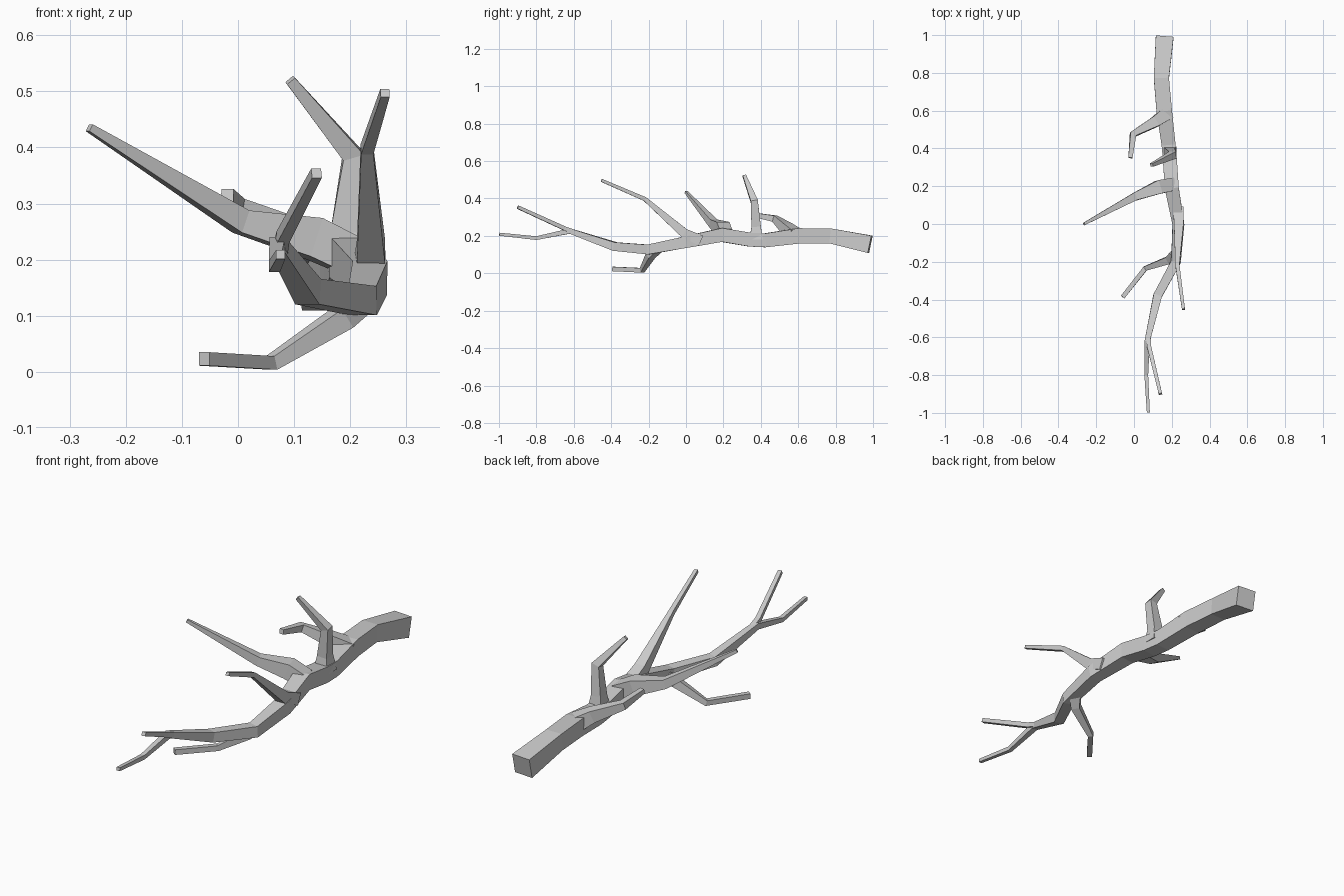
import bpy, bmesh
from mathutils import Vector

if "Cube" in bpy.data.objects:
    bpy.data.objects.remove(bpy.data.objects["Cube"])


def limb(name, pts, up=(0, 0, 1)):
    """Square tube with mitred bends; each point is (x, y, z, half width)."""
    P = [Vector(p[:3]) for p in pts]
    up = Vector(up)
    bm = bmesh.new()
    rings = []
    for i, p in enumerate(P):
        a = (p - P[i - 1]).normalized() if i else (P[1] - p).normalized()
        b = (P[i + 1] - p).normalized() if i < len(P) - 1 else a
        t = (a + b).normalized()
        side = t.cross(up).normalized()
        top = side.cross(t).normalized()
        r = pts[i][3]
        rings.append([bm.verts.new(p + side * r * u + top * r * v)
                      for u, v in ((-1, -1), (1, -1), (1, 1), (-1, 1))])
    for q, s in zip(rings, rings[1:]):
        for k in range(4):
            n = (k + 1) % 4
            bm.faces.new((q[k], q[n], s[n], s[k]))
    bm.faces.new(rings[0])
    bm.faces.new(rings[-1])
    bmesh.ops.recalc_face_normals(bm, faces=bm.faces)
    me = bpy.data.meshes.new(name)
    bm.to_mesh(me)
    bm.free()
    ob = bpy.data.objects.new(name, me)
    bpy.context.collection.objects.link(ob)
    return ob


# Main bough, thick cut end to thin drooping tip
bough = limb("bough", [
    (.162, .985, .155, .047), (.145, .77, .2, .04), (.16, .6, .2, .041),
    (.183, .42, .176, .037), (.19, .34, .18, .037), (.2, .19, .205, .037),
    (.235, .0, .167, .031), (.222, -.2, .127, .026), (.125, -.38, .143, .023),
    (.07, -.62, .226, .014), (.065, -.8, .188, .010), (.076, -.998, .209, .008)])

# Side branches, each flaring into the bough
branches = [
    limb("hooked_branch", [
        (.175, .585, .2, .036), (.11, .54, .24, .028),
        (-.005, .475, .292, .017), (-.019, .35, .315, .011)]),
    limb("upright_branch", [
        (.19, .375, .18, .036), (.19, .375, .25, .025),
        (.205, .365, .385, .019), (.093, .312, .52, .009)], up=(0, 1, 0)),
    limb("long_branch", [
        (.205, .21, .205, .034), (.13, .195, .24, .036),
        (.005, .145, .268, .021), (-.265, .0, .435, .007)]),
    limb("rising_branch", [
        (.235, .08, .175, .028), (.237, -.01, .215, .025),
        (.23, -.22, .397, .011), (.262, -.452, .497, .008)]),
    limb("low_branch", [
        (.215, -.16, .13, .024), (.185, -.19, .095, .02),
        (.06, -.235, .016, .0125), (-.06, -.387, .023, .012)]),
    limb("forked_twig", [
        (.076, -.59, .218, .012), (.08, -.65, .24, .011),
        (.14, -.9, .354, .009)]),
]

# Fuse the branches into one continuous piece
bpy.context.view_layer.objects.active = bough
for br in branches:
    m = bough.modifiers.new(br.name, 'BOOLEAN')
    m.operation = 'UNION'
    m.solver = 'EXACT'
    m.object = br
    bpy.ops.object.modifier_apply(modifier=m.name)
    bpy.data.objects.remove(br)
